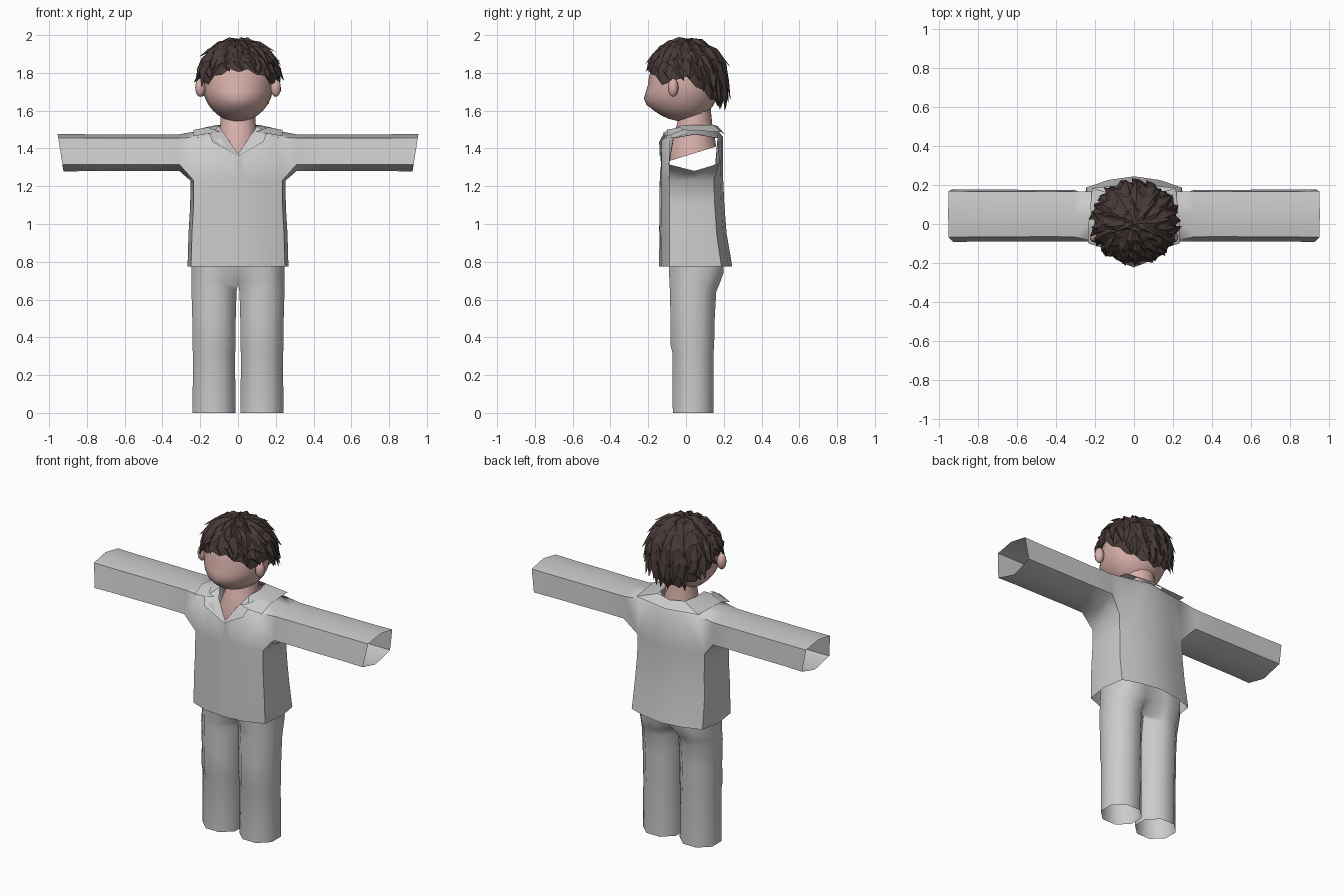
import bpy, bmesh, math, random
from math import pi, sin, cos
from mathutils import Vector

if "Cube" in bpy.data.objects:
    bpy.data.objects.remove(bpy.data.objects["Cube"])

random.seed(7)


def material(name, color):
    m = bpy.data.materials.new(name)
    m.diffuse_color = (*color, 1)
    m.use_nodes = True
    m.node_tree.nodes["Principled BSDF"].inputs["Base Color"].default_value = m.diffuse_color
    return m


skin = material("skin", (0.68, 0.43, 0.40))
dark_brown = material("dark_brown", (0.062, 0.042, 0.037))


def make(name, verts, faces, mat=None, mirror=False, smooth=45):
    me = bpy.data.meshes.new(name)
    me.from_pydata([tuple(v) for v in verts], [], faces)
    bm = bmesh.new()
    bm.from_mesh(me)
    bmesh.ops.delete(bm, geom=[v for v in bm.verts if not v.link_faces], context='VERTS')
    bmesh.ops.recalc_face_normals(bm, faces=bm.faces)
    bm.to_mesh(me)
    bm.free()
    ob = bpy.data.objects.new(name, me)
    bpy.context.collection.objects.link(ob)
    return finish(ob, mat, mirror, smooth)


def finish(ob, mat=None, mirror=False, smooth=45):
    if mat:
        ob.data.materials.append(mat)
    if mirror:
        ob.modifiers.new("mirror", 'MIRROR')
    if smooth:
        bpy.ops.object.select_all(action='DESELECT')
        ob.select_set(True)
        bpy.context.view_layer.objects.active = ob
        bpy.ops.object.shade_smooth_by_angle(angle=math.radians(smooth))
    return ob


def grid_faces(rows, cols, closed, start=0):
    return [(start + r * cols + c, start + r * cols + (c + 1) % cols,
             start + (r + 1) * cols + (c + 1) % cols, start + (r + 1) * cols + c)
            for r in range(rows - 1) for c in range(cols if closed else cols - 1)]


def loft(name, rings, closed=True, **kw):
    n = len(rings[0])
    return make(name, [v for r in rings for v in r], grid_faces(len(rings), n, closed), **kw)


# Jacket: half torso (7 columns front to back), with a six-sided armhole
fx = (0, .5, .93, 1, .92, .5, 0)
fy = (0, .02, .14, .5, .85, .95, 1)
rows = [[(w * a, f + (b - f) * t, z) for a, t in zip(fx, fy)]
        for z, w, f, b in ((.775, .267, -.14, .245), (.95, .262, -.138, .215),
                           (1.1, .253, -.136, .203), (1.23, .252, -.135, .197))]
rows.append([(0, -.13, 1.36), (.11, -.13, 1.445), (.2, -.09, 1.46), (.2, .045, 1.495),
             (.2, .168, 1.47), (.1, .192, 1.46), (0, .197, 1.46)])
rows.append([(0, -.125, 1.37), (.07, -.09, 1.475), (.105, -.03, 1.51), (.115, .04, 1.515),
             (.105, .1, 1.515), (.06, .145, 1.51), (0, .155, 1.51)])
verts = [v for r in rows for v in r]
faces = grid_faces(6, 7, False)
faces = [f for f in faces if f[0] not in (23, 24)]

# Sleeve: continues from the armhole
hexagon = ((-.09, 1.315), (.045, 1.28), (.176, 1.32), (.167, 1.455), (.05, 1.475), (-.066, 1.455))
loop = [23, 24, 25, 32, 31, 30]
for x, s in ((.31, 1.0), (.45, .99), (.6, 1.0), (.64, 1.0), (.8, 1.0), (.94, 1.02)):
    tip = .16 if x > .9 else 0
    ring = [(x + (z - 1.38) * tip, .045 + (y - .045) * s, 1.378 + (z - 1.378) * s)
            for y, z in hexagon]
    new = list(range(len(verts), len(verts) + 6))
    verts += ring
    faces += [(loop[i], loop[(i + 1) % 6], new[(i + 1) % 6], new[i]) for i in range(6)]
    loop = new
make("jacket", verts, faces, mirror=True, smooth=60)

# Front closure overlap
loft("jacket_placket", [[(-.015, -.144, .775), (.05, -.141, .775)],
                        [(-.012, -.139, 1.23), (.045, -.136, 1.23)],
                        [(0, -.134, 1.365), (.012, -.133, 1.365)]], closed=False)

# Collar with pointed front flaps
loft("collar", [[(0, -.132, 1.365), (.07, -.1, 1.465), (.1, -.035, 1.52), (.112, .06, 1.525),
                 (.09, .145, 1.525), (0, .168, 1.518)],
                [(.004, -.14, 1.362), (.135, -.142, 1.435), (.15, -.12, 1.475), (.235, -.01, 1.497),
                 (.215, .185, 1.487), (0, .206, 1.475)]], closed=False, mirror=True, smooth=35)
loft("collar_lapel", [[(.09, -.105, 1.49), (.15, -.125, 1.482)],
                      [(.13, -.1, 1.5), (.235, -.1, 1.465)],
                      [(.16, -.03, 1.512), (.236, -.01, 1.498)]],
     closed=False, mirror=True, smooth=35)

# Trousers: eight-sided leg merging into the hips
leg_rows = [(0, .127, .113, -.07, .145), (.32, .127, .112, -.072, .146), (.36, .127, .115, -.082, .149),
            (.5, .127, .115, -.082, .152), (.64, .127, .119, -.085, .16)]
rings = []


def leg_ring(z, cx, rx, f, b):
    k = 1 / cos(pi / 8)
    return [[cx + rx * k * cos(pi / 8 + i * pi / 4),
             (f + b) / 2 + (b - f) / 2 * k * sin(pi / 8 + i * pi / 4), z] for i in range(8)]


rings = [leg_ring(*r) for r in leg_rows]
for z, f, b, inner in ((.685, -.087, .178, .3), (.74, -.09, .198, .85), (.86, -.09, .195, 1)):
    ring = leg_ring(z, .125, .12, f, b)
    for i, edge in ((3, b), (4, f)):
        mid = (f + b) / 2
        ring[i] = [0, mid + (edge - mid) * inner, z]
    rings.append(ring)
faces = [f for f in grid_faces(len(rings), 8, True) if not (f[0] % 8 == 3 and f[0] // 8 >= 5)]
make("trousers", [v for r in rings for v in r], faces, mirror=True, smooth=50)

# Neck and upper chest
neck = []
for rx, f, b, zf, zb in ((.13, -.1, .16, 1.33, 1.41), (.115, -.105, .15, 1.4, 1.47),
                         (.095, -.055, .14, 1.5, 1.52), (.09, -.03, .13, 1.6, 1.62)):
    neck.append([(rx * sin(a), (f + b) / 2 - (b - f) / 2 * cos(a),
                  (zf + zb) / 2 - (zb - zf) / 2 * cos(a)) for a in [i * pi / 6 for i in range(12)]])
loft("neck", neck, mat=skin, smooth=60)


def ball(name, loc, scale, seg, rings, mirror=False, shape=None):
    me = bpy.data.meshes.new(name)
    bm = bmesh.new()
    bmesh.ops.create_uvsphere(bm, u_segments=seg, v_segments=rings, radius=1)
    for v in bm.verts:
        if shape:
            shape(v.co)
        v.co = Vector(loc) + Vector(scale) * v.co
    bm.to_mesh(me)
    bm.free()
    ob = bpy.data.objects.new(name, me)
    bpy.context.collection.objects.link(ob)
    return finish(ob, skin, mirror, 60)


# Head: fuller lower face, small nose point, flatter back
def face_shape(c):
    if c.y < 0:
        c.y *= 1 + .2 * max(0, min(1, -c.z * 2))
    else:
        c.y *= .88
    if c.y < -.8 and abs(c.x) < .08 and -.6 < c.z < -.3:
        c.y -= .05


ball("head", (0, 0, 1.742), (.188, .2, .2), 24, 16, shape=face_shape)
ball("ear", (.2, -.068, 1.722), (.028, .028, .049), 10, 8, mirror=True)

# Hair: crown-to-hairline shell with layers of faceted tufts
LINE = ((0, 1.815), (.5, 1.8), (.8, 1.755), (1.1, 1.735), (1.3, 1.78), (1.65, 1.765),
        (2.0, 1.70), (2.5, 1.64), (3.2, 1.61))
C, R = Vector((.005, .005, 1.77)), (.208, .205, .205)


def hairline(a):
    a = abs((a + pi) % (2 * pi) - pi)
    for (a0, z0), (a1, z1) in zip(LINE, LINE[1:]):
        if a <= a1:
            return z0 + (z1 - z0) * (a - a0) / (a1 - a0)
    return LINE[-1][1]


def scalp(a, t, out=0.0):
    end = math.asin((hairline(a) - C.z) / R[2])
    phi = pi / 2 + (end - pi / 2) * t
    r = cos(phi) if phi > 0 else cos(phi * .6)
    d = Vector((sin(a) * r, -cos(a) * r, sin(phi)))
    p = C + Vector(R) * d + d * out
    p.z = min(p.z, 2.0)
    return p


N, ROWS = 28, 7
shell = [[scalp(j * 2 * pi / N, max(i / (ROWS - 1), .02), random.uniform(-.004, .008))
          for j in range(N)] for i in range(ROWS)]
for j, p in enumerate(shell[-1]):
    p.z += .012 if j % 2 else -.012
verts = [p for r in shell for p in r]
faces = grid_faces(ROWS, N, True) + [tuple(range(N))]
for t, count, length, lift in ((.12, 6, .3, .028), (.3, 11, .28, .03), (.48, 15, .26, .034),
                               (.66, 18, .24, .036), (.82, 22, .2, .034)):
    for k in range(count):
        a = (k + random.uniform(-.25, .25)) * 2 * pi / count + t
        da = pi / count * 1.1
        front = abs((a + pi) % (2 * pi) - pi) < 1.2
        swing = random.uniform(-.1, .22)
        s = len(verts)
        verts += [scalp(a - da, t, .002), scalp(a, t - .16 if t > .17 else .02, .006),
                  scalp(a + da, t, .002), scalp(a, t + .03, .02),
                  scalp(a + swing, min(t + length * random.uniform(.8, 1.15), 1.04 if front else 1.08),
                        (lift * .7 if front else lift) * random.uniform(.6, 1.15))]
        faces += [(s, s + 3, s + 1), (s + 1, s + 3, s + 2), (s, s + 4, s + 3),
                  (s + 3, s + 4, s + 2), (s, s + 2, s + 4)]
make("hair", verts, faces, mat=dark_brown, smooth=0)
